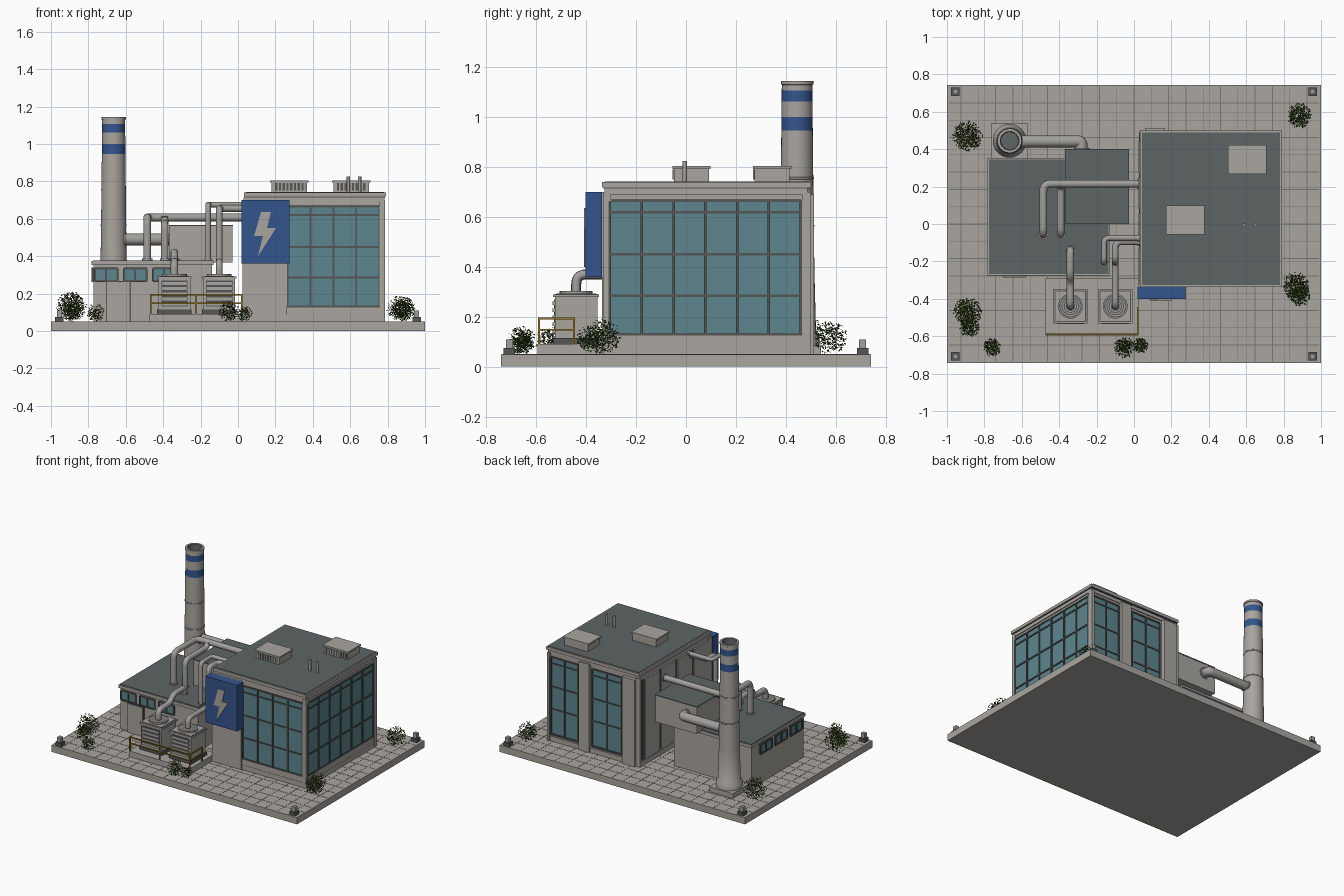
import bpy, bmesh, math, random
from mathutils import Vector, Matrix, Euler

default_cube = bpy.data.objects.get("Cube")
if default_cube:
    bpy.data.objects.remove(default_cube, do_unlink=True)
random.seed(4)


def material(name, red, green, blue):
    mat = bpy.data.materials.new(name)
    mat.use_nodes = True
    mat.diffuse_color = (red, green, blue, 1)
    shader = next(n for n in mat.node_tree.nodes if n.type == "BSDF_PRINCIPLED")
    shader.inputs["Base Color"].default_value = (red, green, blue, 1)
    shader.inputs["Roughness"].default_value = 0.8
    return mat


concrete = material("concrete", .40, .38, .35)
pipe_grey = material("pipe grey", .36, .35, .33)
slate = material("roof slate", .11, .13, .13)
glass = material("teal glass", .11, .24, .27)
frame_grey = material("frame grey", .09, .095, .095)
joint_grey = material("joint grey", .19, .185, .175)
blue = material("sign blue", .035, .09, .27)
yellow = material("railing yellow", .35, .2, .015)
leaf_green = material("leaf green", .06, .12, .015)
leaf_dark = material("dark leaf green", .025, .055, .01)


def finish(name, bm, *mats, smooth=False):
    mesh = bpy.data.meshes.new(name)
    bm.to_mesh(mesh)
    bm.free()
    for mat in mats:
        mesh.materials.append(mat)
    if smooth:
        mesh.polygons.foreach_set("use_smooth", [True] * len(mesh.polygons))
        mesh.set_sharp_from_angle(angle=math.radians(35))
    obj = bpy.data.objects.new(name, mesh)
    bpy.context.collection.objects.link(obj)
    return obj


def boxes(name, mat, *extents):
    """One object made of boxes, each given as x, x, y, y, z, z limits."""
    bm = bmesh.new()
    for x0, x1, y0, y1, z0, z1 in extents:
        size = Matrix.Diagonal((abs(x1 - x0), abs(y1 - y0), abs(z1 - z0), 1))
        middle = Matrix.Translation(((x0 + x1) / 2, (y0 + y1) / 2, (z0 + z1) / 2))
        bmesh.ops.create_cube(bm, size=1, matrix=middle @ size)
    return finish(name, bm, mat)


def block(x, y, half, z0, z1):
    return (x - half, x + half, y - half, y + half, z0, z1)


def window(name, axis, sign, wall, u0, u1, z0, z1, columns, rails=()):
    """Glass plate with a frame, mullions and rails on a wall facing an axis."""
    def slab(a, b, depth, low, high):
        outer = wall + sign * depth
        return (a, b, wall, outer, low, high) if axis == "y" else (wall, outer, a, b, low, high)
    boxes(name + "_glass", glass, slab(u0, u1, .004, z0, z1))
    half = .005
    bars = [slab(u - half, u + half, .011, z0, z1)
            for u in (u0 + (u1 - u0) * i / columns for i in range(columns + 1))]
    bars += [slab(u0, u1, .01, z - half, z + half) for z in (z0, z1, *rails)]
    boxes(name + "_frame", frame_grey, *bars)


def lathe(name, x, y, profile, mats, rule=lambda centre: 0, sides=32):
    bm = bmesh.new()
    rings = [[bm.verts.new((r * math.cos(i * math.tau / sides), r * math.sin(i * math.tau / sides), z))
              for i in range(sides)] for r, z in profile]
    for low, high in zip(rings, rings[1:]):
        for i in range(sides):
            j = (i + 1) % sides
            face = bm.faces.new((low[i], low[j], high[j], high[i]))
            face.material_index = rule(face.calc_center_median())
    bmesh.ops.remove_doubles(bm, verts=bm.verts, dist=.0001)
    bmesh.ops.translate(bm, verts=bm.verts, vec=(x, y, 0))
    return finish(name, bm, *mats, smooth=True)


def pipe(name, radius, *corners):
    """Round pipe with filleted corners and a flange at each end."""
    corners = [Vector(c) for c in corners]
    path = [corners[0]]
    for before, corner, after in zip(corners, corners[1:], corners[2:]):
        bend = min(radius * 2, (before - corner).length / 2, (after - corner).length / 2)
        start = corner + (before - corner).normalized() * bend
        end = corner + (after - corner).normalized() * bend
        for step in range(7):
            t = step / 6
            path.append(start * (1 - t) ** 2 + corner * 2 * t * (1 - t) + end * t * t)
    path.append(corners[-1])
    ends = [(path[0], path[1]), (path[-1], path[-2])]
    runs = [(path, radius)]
    runs += [([a, a + (b - a).normalized() * .012], radius * 1.3) for a, b in ends]
    for number, (points, thickness) in enumerate(runs):
        curve = bpy.data.curves.new(name, "CURVE")
        curve.dimensions = "3D"
        curve.bevel_depth = thickness
        curve.bevel_resolution = 4
        curve.use_fill_caps = True
        curve.materials.append(pipe_grey)
        spline = curve.splines.new("POLY")
        spline.points.add(len(points) - 1)
        for target, point in zip(spline.points, points):
            target.co = (*point, 1)
        label = name if number == 0 else name + "_flange"
        bpy.context.collection.objects.link(bpy.data.objects.new(label, curve))


# Paved slab with joints and corner bollards
ground = .05
boxes("base_slab", concrete, (-1, 1, -.742, .742, 0, ground))
pitch, gap, top = .0925, .002, ground + .001
joints = [(i * pitch - gap, i * pitch + gap, -.735, .735, ground, top) for i in range(-10, 11)]
joints += [(-.99, .99, i * pitch - gap, i * pitch + gap, ground, top) for i in range(-7, 8)]
boxes("paving_joints", joint_grey, *joints)
corners = [(sx * .955, sy * .708) for sx in (-1, 1) for sy in (-1, 1)]
boxes("bollard_bases", frame_grey, *[block(x, y, .023, ground, .075) for x, y in corners])
boxes("bollard_tops", pipe_grey, *[block(x, y, .014, .075, .11) for x, y in corners])

# Main hall: body, plinth, pillars and roof
boxes("hall_body", concrete, (.035, .775, -.32, .48, ground, .72))
boxes("hall_plinth", concrete, (.028, .785, -.33, .492, ground, .085))
boxes("hall_front_pillars", concrete, (.025, .262, -.337, -.3, ground, .7),
      (.757, .785, -.332, -.3, ground, .7), (.262, .757, -.328, -.32, .085, .128))
boxes("hall_side_panels", concrete, (.77, .786, .465, .49, ground, .7),
      (.77, .784, -.31, .465, .085, .128))
boxes("hall_back_pillars", concrete, (.06, .165, .48, .512, ground, .69),
      (.44, .525, .48, .5, ground, .7), (.765, .785, .48, .5, ground, .7),
      (.028, .06, .48, .495, ground, .7))
boxes("hall_left_panels", concrete,
      *[(.024, .036, y, y + .17, .09, .68) for y in (-.3, -.11, .08, .27)])
boxes("hall_left_seams", frame_grey,
      *[(.03, .036, y, y + .02, .09, .68) for y in (-.13, .06, .25, .44)])
boxes("hall_cornice", concrete, (.03, .782, -.327, .487, .69, .715))
boxes("hall_roof_edge", concrete, (.032, .79, -.336, .5, .718, .74))
boxes("hall_roof", slate, (.042, .78, -.326, .49, .735, .743))
boxes("hall_roof_shadow_gap", frame_grey, (.034, .786, -.33, .494, .714, .719))

rails = (.285, .45, .62)
window("front_window", "y", -1, -.32, .265, .755, .13, .665, 4, rails)
window("side_window", "x", 1, .775, -.305, .46, .13, .665, 6, rails)
for spot, left, right in (("left", .54, .76), ("right", .185, .425)):
    window("back_window_" + spot, "y", 1, .48, left, right, .1, .665, 2, rails)

# Rooftop ventilation boxes and vents
for number, (x, y) in enumerate(((.275, .022), (.605, .345))):
    boxes(f"vent_box_{number}", concrete, (x - .095, x + .095, y - .07, y + .07, .74, .797),
          (x - .103, x + .103, y - .077, y + .077, .793, .805))
    boxes(f"vent_grille_{number}", frame_grey, (x - .085, x + .085, y - .073, y - .07, .75, .79))
    boxes(f"vent_slats_{number}", concrete,
          *[(x + i * .02 - .004, x + i * .02 + .004, y - .076, y - .07, .75, .79) for i in range(-4, 5)])
for x in (.59, .65):
    lathe("roof_vent_pipe", x, -.005, [(.009, .74), (.009, .825), (0, .825)], [pipe_grey], sides=12)

# Blue sign with a lightning bolt
boxes("sign_panel", blue, (.018, .275, -.402, -.336, .36, .7))
bm = bmesh.new()
outline = [(.176, .636), (.123, .636), (.086, .508), (.134, .508), (.107, .4), (.203, .55), (.155, .55)]
face = bm.faces.new([bm.verts.new((x, -.408, z)) for x, z in outline])
lifted = bmesh.ops.extrude_face_region(bm, geom=[face])["geom"]
bmesh.ops.translate(bm, vec=(0, .008, 0), verts=[v for v in lifted if isinstance(v, bmesh.types.BMVert)])
bmesh.ops.recalc_face_normals(bm, faces=bm.faces)
finish("sign_bolt_symbol", bm, concrete)

# Low annex with door, strip windows and raised plant room
boxes("annex_body", concrete, (-.772, -.14, -.265, .342, ground, .36))
boxes("annex_roof_edge", concrete, (-.782, -.13, -.276, .352, .352, .374))
boxes("annex_roof", slate, (-.776, -.136, -.268, .346, .37, .378))
boxes("annex_door_block", concrete, (-.7, -.58, -.285, -.26, ground, .262))
boxes("annex_door_rim", frame_grey, (-.704, -.576, -.28, -.26, ground, .267))
for number, x in enumerate((-.765, -.61, -.455)):
    window(f"annex_front_window_{number}", "y", -1, -.265, x, x + .12, .268, .335, 2)
for number, y in enumerate((-.24, -.065, .11)):
    window(f"annex_side_window_{number}", "x", -1, -.772, y, y + .135, .268, .335, 2)
boxes("plant_room", concrete, (-.368, -.03, .005, .4, .366, .56))
boxes("plant_room_roof", slate, (-.37, -.028, .003, .402, .56, .567))

# Chimney with painted bands
boxes("chimney_base", concrete, block(-.665, .445, .096, ground, .085))
stack = [(.09, .085), (.09, .12), (.076, .14), (.07, .37), (.067, .56), (.069, .562), (.069, .568),
         (.067, .57), (.065, .75), (.067, .752), (.067, .758), (.065, .76), (.063, .947), (.0625, 1),
         (.062, 1.062), (.0615, 1.107), (.061, 1.13), (.065, 1.132), (.065, 1.145), (.05, 1.145),
         (.047, 1.03), (0, 1.03)]


def stack_colour(centre):
    if centre.xy.length < .052:
        return 2
    return int(.947 < centre.z < 1 or 1.062 < centre.z < 1.107)


lathe("chimney", -.665, .445, stack, [concrete, blue, slate], stack_colour)

# Pipework
pipe("flue_duct", .032, (-.61, .442, .49), (-.28, .442, .49), (-.28, .395, .49))
pipe("roof_pipe_long", .021, (.03, .215, .607), (-.485, .215, .607), (-.485, -.055, .607), (-.485, -.055, .375))
pipe("roof_pipe_short", .02, (-.392, .215, .607), (-.392, .19, .575), (-.392, -.055, .575), (-.392, -.055, .375))
pipe("annex_riser", .015, (.03, -.075, .675), (-.16, -.075, .675), (-.16, -.205, .675), (-.16, -.205, .375))
pipe("fan_pipe_left", .02, (-.34, -.44, .28), (-.34, -.44, .37), (-.34, -.31, .37),
     (-.34, -.27, .42), (-.34, -.14, .42), (-.34, -.14, .375))
pipe("fan_pipe_right", .018, (-.1, -.44, .28), (-.1, -.44, .37), (-.1, -.2, .37),
     (-.1, -.2, .655), (-.1, -.095, .655), (.03, -.095, .655))

# Cooling units on a plinth
boxes("cooler_plinth", concrete, (-.472, .024, -.595, -.29, ground, .092))
for number, x in enumerate((-.34, -.1)):
    y = -.44
    boxes(f"cooler_feet_{number}", frame_grey, block(x, y, .092, .092, .115))
    boxes(f"cooler_body_{number}", concrete, block(x, y, .085, .115, .285), block(x, y, .092, .28, .29))
    boxes(f"cooler_top_rim_{number}", frame_grey, block(x, y, .085, .288, .2915))
    boxes(f"cooler_top_{number}", concrete, block(x, y, .079, .288, .293))
    boxes(f"cooler_grille_{number}", frame_grey, (x - .07, x + .07, y - .088, y - .08, .13, .27))
    boxes(f"cooler_louvres_{number}", concrete,
          *[(x - .072, x + .072, y - .095, y - .08, z, z + .015) for z in (.135, .163, .191, .219, .247)])
    steps = [(.066, .293), (.066, .304)] + [(.06 - i * .006, .304) for i in range(8)]
    lathe(f"cooler_fan_{number}", x, y, steps, [pipe_grey, frame_grey],
          lambda centre: int(centre.z > .3 and round((.063 - centre.xy.length) / .006) % 2))

# Yellow railing
thin, front, side = .004, -.59, .02
posts = [block(x, front, thin, .09, .197) for x in (-.467, -.225, side)] + [block(side, -.448, thin, .09, .197)]
bars = [(-.467, side, front - thin, front + thin, z, z + .007) for z in (.19, .145)]
bars += [(side - thin, side + thin, front, -.448, z, z + .007) for z in (.19, .145)]
boxes("railing", yellow, *posts, *bars)


# Shrubs made of scattered leaves
def shrub(x, y, radius):
    bm = bmesh.new()
    for leaf in range(int(450 * (radius / .07) ** 1.5)):
        spot = Vector([random.gauss(0, 1) for axis in range(3)]).normalized()
        spot *= radius * random.uniform(.1, 1) ** .5
        tilt = Euler((random.gauss(0, .6), random.gauss(0, .6), random.uniform(0, 6))).to_matrix()
        centre = Vector((x, y, ground + radius)) + spot
        corners = [centre + tilt @ Vector(c) * .006 for c in ((-1, 0, 0), (0, -.7, 0), (1, 0, 0), (0, .7, 0))]
        face = bm.faces.new([bm.verts.new(c) for c in corners])
        face.material_index = int(random.random() < .35)
    finish("shrub", bm, leaf_green, leaf_dark)


for place in ((-.89, .47, .082), (.885, .58, .067), (.865, -.33, .072), (.885, -.38, .06), (-.89, -.47, .077),
              (-.88, -.55, .055), (-.76, -.66, .048), (-.05, -.66, .057), (.035, -.65, .042)):
    shrub(*place)
